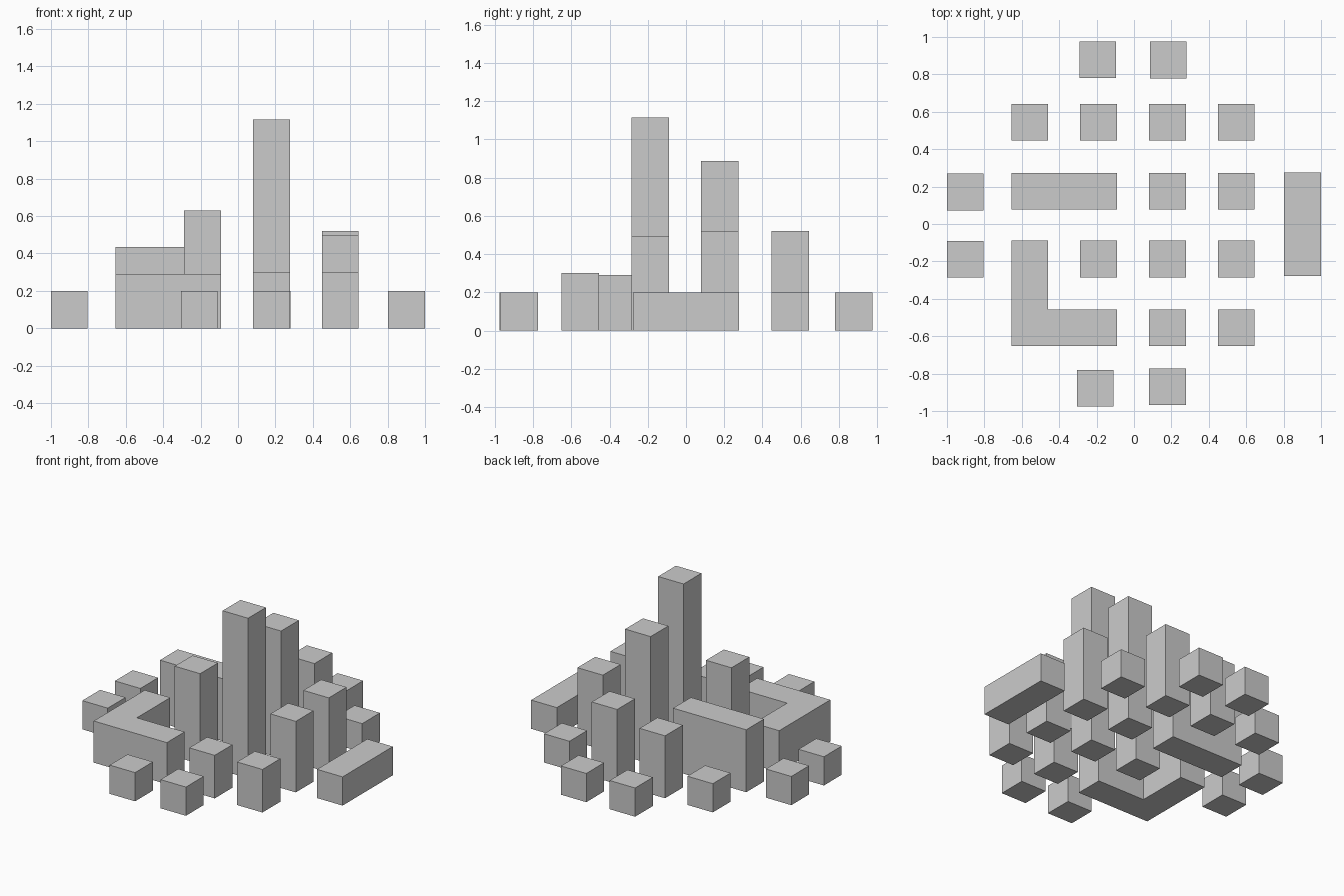
import bpy, bmesh

if "Cube" in bpy.data.objects:
    bpy.data.objects.remove(bpy.data.objects["Cube"])

S = 0.196                                # block width
COLS = [-0.558, -0.19, 0.179, 0.547]     # x of the street grid
ROWS = [-0.554, -0.187, 0.176, 0.544]    # y of the street grid
H = S / 2


def prism(name, outline, height):
    """Extrude a flat outline upward from the ground."""
    mesh = bpy.data.meshes.new(name)
    bm = bmesh.new()
    base = bm.faces.new([bm.verts.new((x, y, 0)) for x, y in outline])
    top = bmesh.ops.extrude_face_region(bm, geom=[base], use_keep_orig=True)
    verts = [g for g in top["geom"] if isinstance(g, bmesh.types.BMVert)]
    bmesh.ops.translate(bm, verts=verts, vec=(0, 0, height))
    bmesh.ops.recalc_face_normals(bm, faces=bm.faces)
    bm.to_mesh(mesh)
    bm.free()
    obj = bpy.data.objects.new(name, mesh)
    bpy.context.collection.objects.link(obj)
    return obj


def block(name, x0, x1, y0, y1, height):
    return prism(name, [(x0, y0), (x1, y0), (x1, y1), (x0, y1)], height)


def tower(name, x, y, height):
    return block(name, x - H, x + H, y - H, y + H, height)


# Square towers on the grid: (column, row) -> height
towers = {
    (2, 0): 0.30, (3, 0): 0.30,
    (1, 1): 0.63, (2, 1): 1.115, (3, 1): 0.495,
    (2, 2): 0.887, (3, 2): 0.52,
    (0, 3): 0.20, (1, 3): 0.435, (2, 3): 0.52, (3, 3): 0.20,
}
for (c, r), h in towers.items():
    tower(f"tower_{c}_{r}", COLS[c], ROWS[r], h)

# Long slab building spanning two columns
block("slab_building", COLS[0] - H, COLS[1] + H, ROWS[2] - H, ROWS[2] + H, 0.435)

# L-shaped corner building
xl, xr, yb, yt = COLS[0] - H, COLS[1] + H, ROWS[0] - H, ROWS[1] + H
prism("corner_building", [(xl, yb), (xr, yb), (xr, yb + S), (xl + S, yb + S),
                          (xl + S, yt), (xl, yt)], 0.29)

# Low cubes around the edge
edge = [(-0.193, 0.878), (0.184, 0.877), (-0.208, -0.878), (0.179, -0.871),
        (-0.902, 0.171), (-0.902, -0.188)]
for i, (x, y) in enumerate(edge):
    tower(f"edge_cube_{i + 1}", x, y, 0.20)

# Long low building on the right edge
block("edge_bar", 0.803, 1.0, -0.277, 0.276, 0.20)
